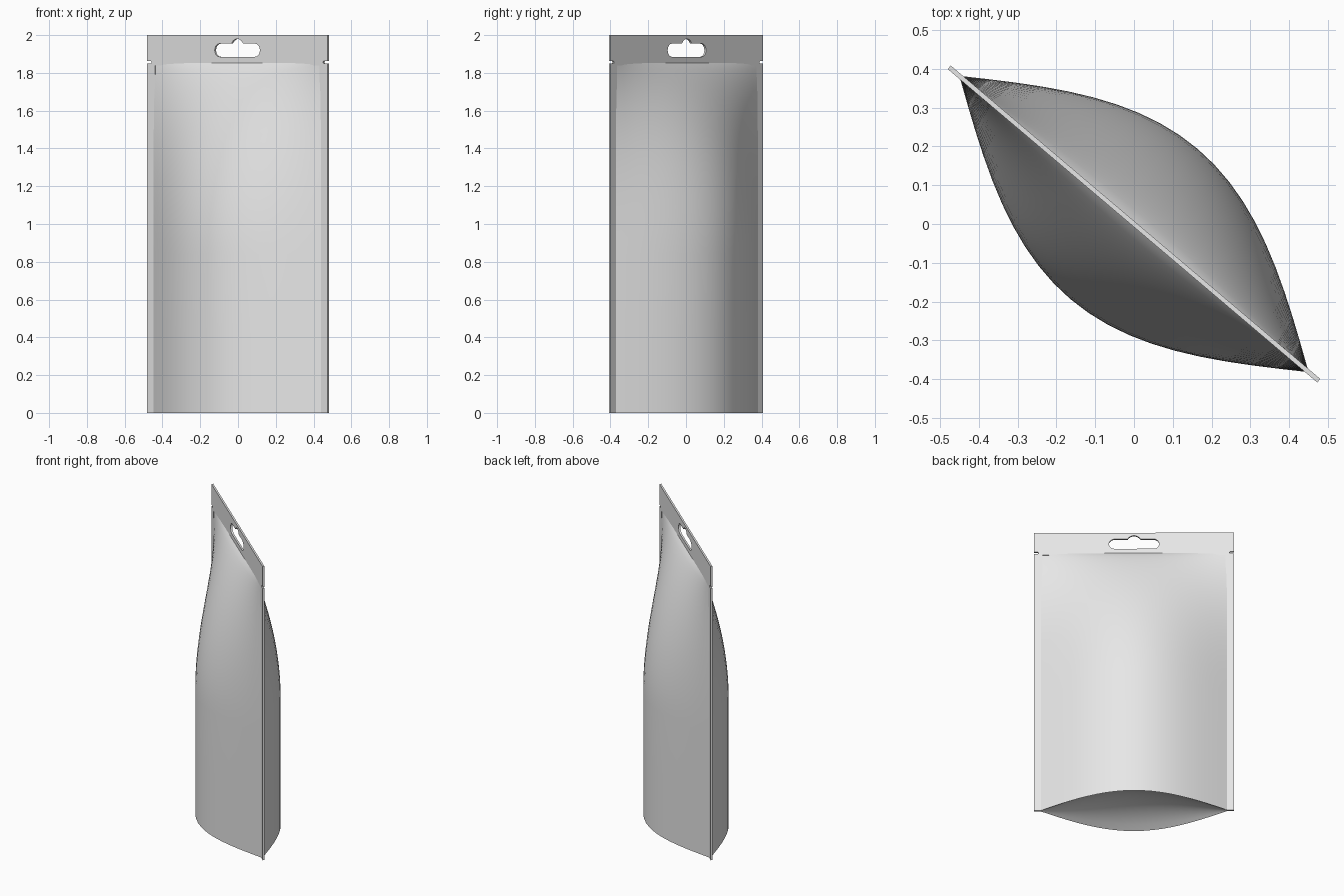
import bpy
import bmesh
from math import sin, cos, pi, radians

cube = bpy.data.objects.get("Cube")
if cube:
    bpy.data.objects.remove(cube)

TURN = radians(-40.3)     # the pouch stands diagonally
HALF_W = 0.585            # half width of the filled body
EDGE = 0.625              # half width including side seals
DEPTH = 0.25              # half depth of the bulge
SEAL_Z = 1.856            # lower edge of the top seal
FULL_Z = 0.84             # the bulge is full below this height
SKIN = 0.004

grey = bpy.data.materials.new("pouch_grey")
grey.use_nodes = True
colour = (0.8, 0.8, 0.8, 1)
grey.diffuse_color = colour
grey.node_tree.nodes["Principled BSDF"].inputs["Base Color"].default_value = colour


def finish(obj, angle):
    obj.data.materials.append(grey)
    bpy.ops.object.select_all(action='DESELECT')
    obj.select_set(True)
    bpy.context.view_layer.objects.active = obj
    if obj.type == 'CURVE':
        bpy.ops.object.convert(target='MESH')
    bpy.ops.object.shade_smooth_by_angle(angle=radians(angle))


def add_grid(bm, us, vs, point, flip=False):
    rows = [[bm.verts.new(point(u, v)) for u in us] for v in vs]
    for a, b in zip(rows, rows[1:]):
        for i in range(len(us) - 1):
            quad = [a[i], a[i + 1], b[i + 1], b[i]]
            bm.faces.new(quad[::-1] if flip else quad)


def mesh_object(name, bm):
    mesh = bpy.data.meshes.new(name)
    bm.to_mesh(mesh)
    bm.free()
    obj = bpy.data.objects.new(name, mesh)
    bpy.context.collection.objects.link(obj)
    obj.rotation_euler = (0, 0, TURN)
    finish(obj, 40)


def bulge(u, z):
    t = min(1, max(0, (SEAL_Z - z) / (SEAL_Z - FULL_Z)))
    return SKIN + DEPTH * max(0, cos(u * pi / 2)) * sin(t * pi / 2) ** 0.8


us = [-1 + i / 10 for i in range(21)]
heights = [0, FULL_Z / 2] + [
    SEAL_Z - (SEAL_Z - FULL_Z) * (1 - i / 18) ** 1.5 for i in range(19)]

# Bulging front and back walls
bm = bmesh.new()
for side in (-1, 1):
    add_grid(bm, us, heights,
             lambda u, z: (u * HALF_W, side * bulge(u, z), z), side > 0)
mesh_object("pouch_walls", bm)

# Bottom gusset, arched gently inward
bm = bmesh.new()
add_grid(bm, us, [-1 + i / 6 for i in range(13)],
         lambda u, v: (u * HALF_W, v * bulge(u, 0),
                       0.08 * max(0, cos(u * pi / 2)) * (1 - v * v)), True)
mesh_object("bottom_gusset", bm)


# Flat seal frame with rounded tear notches and a hanging hole
def arc(x, z, r, start, end, steps=10):
    angles = [radians(start + (end - start) * i / steps) for i in range(steps + 1)]
    return [(x + r * cos(a), z + r * sin(a)) for a in angles]


notch = 0.006
right = [(0.57, 1.84), (0.57, 0), (EDGE, 0), (EDGE, SEAL_Z - notch)]
right += arc(EDGE - 0.024, SEAL_Z, notch, 270, 90, 6)
right += [(EDGE, SEAL_Z + notch), (EDGE, 2)]
outline = right + [(-x, z) for x, z in reversed(right)]
hole = (arc(0.122, 1.92, 0.035, -90, 90) + arc(0, 1.935, 0.045, 26.4, 153.6)
        + arc(-0.122, 1.92, 0.035, 90, 270))

curve = bpy.data.curves.new("seal_frame", 'CURVE')
curve.dimensions = '2D'
curve.fill_mode = 'BOTH'
curve.extrude = 0.006
for path in (outline, hole):
    spline = curve.splines.new('POLY')
    spline.points.add(len(path) - 1)
    for p, (x, z) in zip(spline.points, path):
        p.co = (x, z, 0, 1)
    spline.use_cyclic_u = True
frame = bpy.data.objects.new("seal_frame", curve)
bpy.context.collection.objects.link(frame)
frame.rotation_euler = (pi / 2, 0, TURN)
finish(frame, 30)
